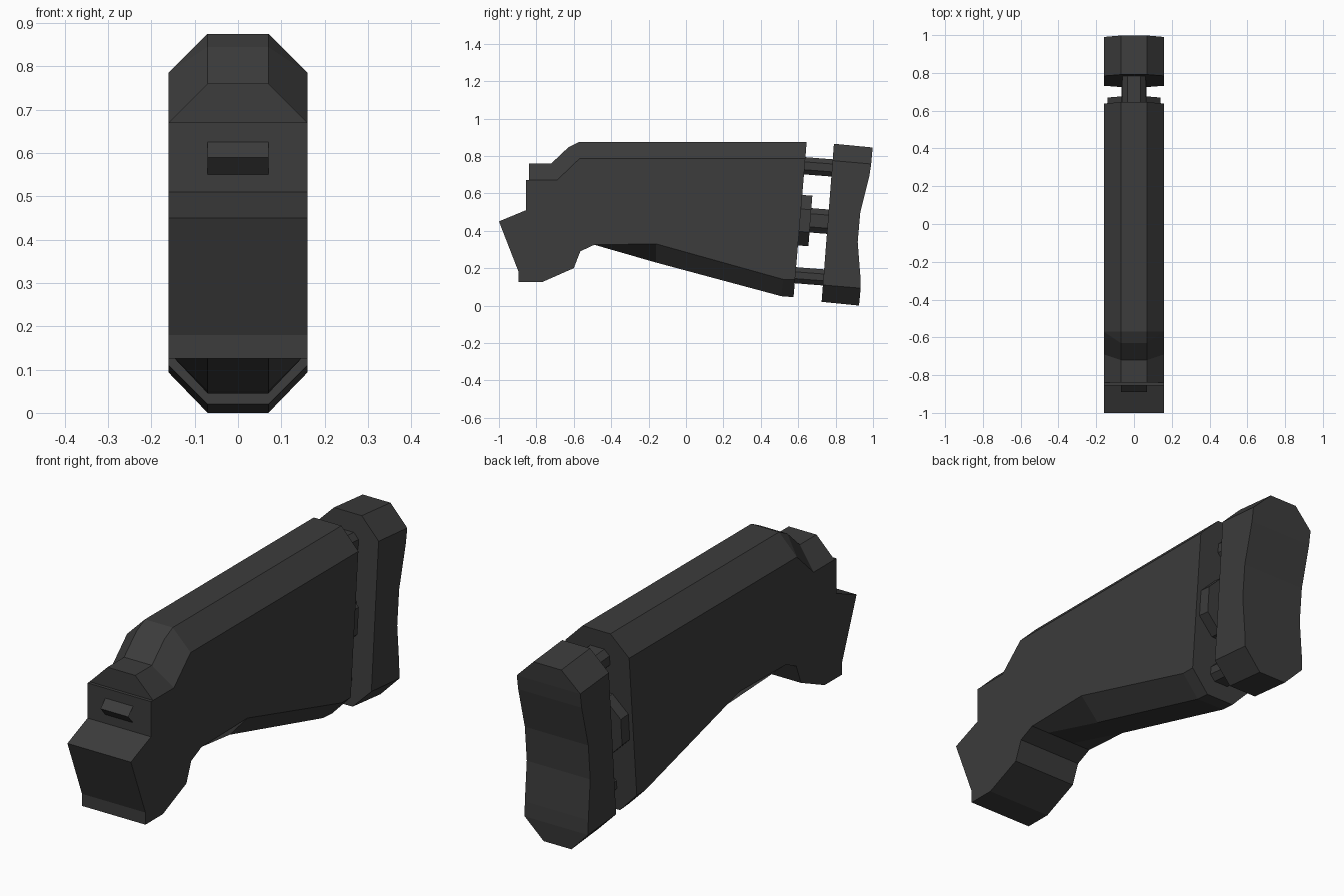
import bpy, bmesh

cube = bpy.data.objects.get("Cube")
if cube:
    bpy.data.objects.remove(cube)

mat = bpy.data.materials.new("dark_grey")
mat.use_nodes = True
GREY = (0.045, 0.045, 0.045, 1)
mat.diffuse_color = GREY
mat.node_tree.nodes["Principled BSDF"].inputs["Base Color"].default_value = GREY
mat.node_tree.nodes["Principled BSDF"].inputs["Roughness"].default_value = 0.8

W, C = 0.16, 0.07   # half width, half width of the flat between the chamfers
TILT = 0.078        # lean of the rear end


def finish(name, bm):
    bmesh.ops.remove_doubles(bm, verts=bm.verts, dist=0.0005)
    bmesh.ops.dissolve_degenerate(bm, edges=bm.edges, dist=0.0005)
    bmesh.ops.recalc_face_normals(bm, faces=bm.faces)
    me = bpy.data.meshes.new(name)
    bm.to_mesh(me)
    bm.free()
    me.materials.append(mat)
    ob = bpy.data.objects.new(name, me)
    bpy.context.collection.objects.link(ob)


def loft(name, stations):
    """Skin mirrored half sections, each a top-to-bottom list of (x, y, z)."""
    bm = bmesh.new()
    cols = [[[bm.verts.new((s * x, y, z)) for x, y, z in st] for s in (1, -1)]
            for st in stations]
    n = len(stations[0])
    for a, b in zip(cols, cols[1:]):
        for s in (0, 1):
            for i in range(n - 1):
                bm.faces.new((a[s][i], a[s][i + 1], b[s][i + 1], b[s][i]))
        for i in (0, n - 1):
            bm.faces.new((a[0][i], a[1][i], b[1][i], b[0][i]))
    for left, right in (cols[0], cols[-1]):
        for i in range(n - 1):
            bm.faces.new((left[i], left[i + 1], right[i + 1], right[i]))
    finish(name, bm)


def section(points):
    """Half section with chamfered first and last points."""
    last = len(points) - 1
    return [(C if i in (0, last) else W, y, z) for i, (y, z) in enumerate(points)]


def bar(name, y0, y1, zc, hw, hh, cut):
    """Eight-sided bar running backwards, leaning with the rear end."""
    half = [(hw - cut, hh), (hw, hh - cut), (hw, cut - hh), (hw - cut, -hh)]
    loft(name, [[(x, y + TILT * dz, zc + dz - TILT * (y - y0)) for x, dz in half]
                for y in (y0, y1)])


# Main body: chamfered sections from the front step to the slanted rear
loft("stock_body", [section(s) for s in (
    [(-0.84, 0.76), (-0.84, 0.67), (-0.84, 0.67), (-0.84, 0.67)],
    [(-0.72, 0.76), (-0.69, 0.67), (-0.69, 0.67), (-0.69, 0.67)],
    [(-0.63, 0.845), (-0.57, 0.785), (-0.49, 0.325), (-0.49, 0.325)],
    [(-0.57, 0.875), (-0.57, 0.785), (-0.16, 0.33), (-0.16, 0.23)],
    [(0.60, 0.875), (0.59, 0.785), (0.52, 0.14), (0.51, 0.05)],
    [(0.645, 0.875), (0.638, 0.785), (0.583, 0.14), (0.575, 0.045)],
)])

# Wrist: full-width block that bends downwards at the front
bm = bmesh.new()
outline = [(-0.855, 0.67), (-0.855, 0.51), (-1, 0.45), (-0.895, 0.18),
           (-0.895, 0.125), (-0.77, 0.125), (-0.6, 0.2), (-0.565, 0.29),
           (-0.49, 0.325), (-0.69, 0.67)]
face = bm.faces.new([bm.verts.new((-W, y, z)) for y, z in outline])
ext = bmesh.ops.extrude_face_region(bm, geom=[face])
bmesh.ops.translate(bm, vec=(2 * W, 0, 0),
                    verts=[v for v in ext["geom"] if isinstance(v, bmesh.types.BMVert)])
finish("wrist", bm)

# Front catch: thin folded lip
bm = bmesh.new()
rows = [[bm.verts.new((x, y, z)) for x in (-C, C)]
        for y, z in ((-0.855, 0.625), (-0.89, 0.59), (-0.855, 0.55))]
for a, b in zip(rows, rows[1:]):
    bm.faces.new((a[0], b[0], b[1], a[1]))
finish("front_catch", bm)

# Butt pad: straight front, hollowed back
back = [(0.998, 0.845), (0.99, 0.757), (0.98, 0.69), (0.932, 0.5),
        (0.918, 0.34), (0.932, 0.16), (0.934, 0.093), (0.925, 0)]
front_z = [0.865, 0.775, 0.7, 0.51, 0.35, 0.17, 0.11, 0.02]
front = [(0.725 + TILT * (z - 0.02), z) for z in front_z]
loft("butt_pad", [section(front), section(back)])

# Spacer plate and the rods joining pad to body
bar("spacer_plate", 0.59, 0.665, 0.458, 0.14, 0.135, 0.075)
bar("middle_rod", 0.65, 0.78, 0.457, 0.065, 0.065, 0.03)
bar("upper_rod", 0.6, 0.8, 0.75, 0.06, 0.046, 0.025)
bar("lower_rod", 0.55, 0.75, 0.165, 0.06, 0.043, 0.025)
